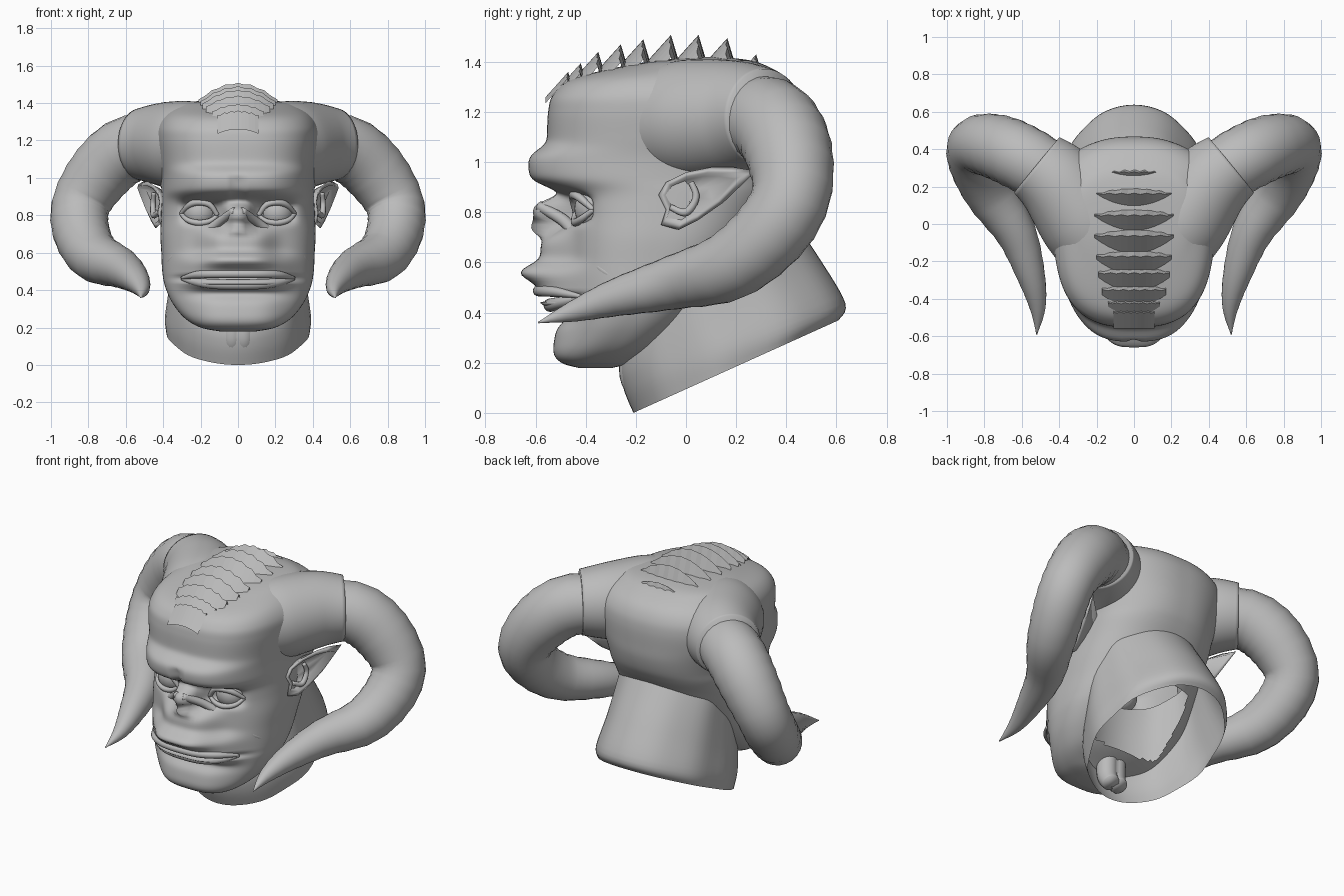
import bpy, bmesh, math
from mathutils import Vector, Quaternion

cube = bpy.data.objects.get("Cube")
if cube:
    bpy.data.objects.remove(cube, do_unlink=True)

grey = bpy.data.materials.new("plain grey")
grey.use_nodes = True
COLOR = (0.5, 0.5, 0.5, 1)
grey.diffuse_color = COLOR
grey.node_tree.nodes["Principled BSDF"].inputs["Base Color"].default_value = COLOR


def spline(rows, steps):
    """Smooth curve through rows of equal-length tuples."""
    out = []
    for i in range(len(rows) - 1):
        a, b = rows[max(i - 1, 0)], rows[i]
        c, d = rows[i + 1], rows[min(i + 2, len(rows) - 1)]
        for k in range(steps):
            t = k / steps
            out.append([q + 0.5 * t * (r - p + t * (2 * p - 5 * q + 4 * r - s + t * (3 * (q - r) + s - p)))
                        for p, q, r, s in zip(a, b, c, d)])
    return out + [list(rows[-1])]


def skin(name, rings, caps=(True, True), mirror=False, hollow=None):
    """Join closed rings of points into one surface."""
    bm = bmesh.new()
    loops = [[bm.verts.new(p) for p in ring] for ring in rings]
    n = len(loops[0])
    for a, b in zip(loops, loops[1:]):
        for j in range(n):
            bm.faces.new((a[j], a[(j + 1) % n], b[(j + 1) % n], b[j]))
    if caps[0]:
        bm.faces.new(loops[0])
    if caps[1]:
        bm.faces.new(loops[-1])
    bmesh.ops.recalc_face_normals(bm, faces=bm.faces)
    if hollow:
        gone = [f for f in bm.faces if hollow(f.calc_center_median())]
        bmesh.ops.delete(bm, geom=gone, context="FACES")
    finish(name, bm, mirror)


def finish(name, bm, mirror=False, smooth=True):
    mesh = bpy.data.meshes.new(name)
    bm.to_mesh(mesh)
    bm.free()
    mesh.materials.append(grey)
    for p in mesh.polygons:
        p.use_smooth = smooth
    ob = bpy.data.objects.new(name, mesh)
    bpy.context.collection.objects.link(ob)
    if mirror:
        ob.modifiers.new("both sides", "MIRROR")


def tube(name, path, steps=6, sides=24, ridge=0.0):
    """Sweep a circle of changing radius along (x, y, z, r) points."""
    pts = spline(path, steps)
    pos = [Vector(p[:3]) for p in pts]
    rings, side, old = [], None, None
    for i, p in enumerate(pos):
        tan = (pos[min(i + 1, len(pos) - 1)] - pos[max(i - 1, 0)]).normalized()
        if side is None:
            side = tan.orthogonal().normalized()
        else:
            side = (old.rotation_difference(tan) @ side).normalized()
        old = tan
        r = max(pts[i][3], 0.003) * (1 + ridge * (-1) ** i)
        rings.append([p + Quaternion(tan, math.tau * j / sides) @ side * r for j in range(sides)])
    skin(name, rings, mirror=True)


# Head: rows of height, front, back, half width
HEAD = [(.18, -.42, -.28, .1), (.20, -.47, -.2, .2), (.25, -.48, -.1, .285), (.33, -.47, 0, .35),
        (.42, -.46, .1, .39), (.5, -.46, .17, .405), (.6, -.47, .24, .41), (.7, -.47, .3, .415),
        (.8, -.47, .36, .41), (.88, -.49, .41, .405), (.94, -.55, .44, .4), (1.02, -.56, .46, .4),
        (1.1, -.555, .465, .41), (1.2, -.55, .465, .42), (1.27, -.53, .45, .415), (1.33, -.46, .41, .38),
        (1.375, -.29, .34, .32), (1.405, -.12, .26, .25), (1.42, .04, .14, .06)]

# Face sculpting: x, z, x size, z size, push along y
FACE = [(0, .5, .27, .09, -.13),     # broad lower muzzle
        (0, .63, .18, .1, -.11),     # narrow upper muzzle
        (0, .463, .28, .016, .07),   # mouth slit
        (0, .425, .22, .03, -.02),   # lower lip
        (0, .28, .23, .09, -.05),    # chin
        (0, .97, .34, .085, -.07),   # brow
        (.2, .82, .1, .06, .06),     # eye sockets
        (0, .785, .065, .075, -.14),  # nose
        (.04, .745, .02, .03, .05),  # nostrils
        (0, .95, .015, .06, .03)]    # frown crease

SOCKET = Vector((.42, .2, 1.2))


def sculpt(x, y, z):
    weight = min(max(-y * 5, 0), 1)
    for cx, cz, sx, sz, push in FACE:
        y += weight * push * math.exp(-((abs(x) - cx) / sx) ** 4 - ((z - cz) / sz) ** 4)
    # swelling towards the horn roots
    gap = (Vector((abs(x), y, z)) - SOCKET).length / .25
    swell = .07 * math.exp(-gap * gap)
    return (x + math.copysign(.84 * swell, x), y + .54 * swell, z)


def oval(z, front, back, width, sides=144):
    ring = []
    for j in range(sides):
        a = math.tau * j / sides
        s, c = math.sin(a), math.cos(a)
        power = 2 / (2.4 if c > 0 else 2.7)
        x = width * math.copysign(abs(s) ** power, s)
        y = (front + back) / 2 + (back - front) / 2 * math.copysign(abs(c) ** power, c)
        ring.append(sculpt(x, y, z))
    return ring


# The underside is open where the neck joins
skin("head", [oval(*row) for row in spline(HEAD, 8)],
     hollow=lambda c: c.z < .6 and c.y > -.1 and abs(c.x) < .25)

# Neck: open tilted tube, rows of front y, front z, back y, back z, half width
NECK = [(-.2, .62, .3, .95, .35), (-.22, .4, .42, .78, .355), (-.26, .2, .53, .62, .37),
        (-.25, .1, .635, .44, .388), (-.21, 0, .61, .37, .38)]
neck = []
for fy, fz, by, bz, w in spline(NECK, 5):
    ring = []
    for j in range(64):
        a = math.tau * j / 64
        t = .5 - .5 * math.cos(a)
        fold = 1 + .015 * math.cos(9 * a)
        ring.append((w * math.sin(a) * fold, fy + (by - fy) * t, fz + (bz - fz) * t))
    neck.append(ring)
skin("neck", neck, caps=(False, False))
tube("throat", [(.03, -.2, .3, .06), (.03, -.205, .15, .06), (.03, -.17, .08, .05)])

# Horns and the fleshy collars they grow from
tube("horn_collar", [(.16, -.2, 1.16, .2), (.255, .0, 1.165, .243), (.39, .2, 1.18, .225),
                     (.52, .315, 1.18, .192)], sides=48)
tube("horn", [(.42, .25, 1.18, .17), (.59, .35, 1.15, .178), (.725, .41, 1.04, .174), (.835, .42, .87, .157),
              (.84, .335, .72, .152), (.77, .17, .585, .138), (.63, -.05, .52, .108),
              (.55, -.28, .46, .075), (.515, -.45, .405, .042), (.52, -.59, .36, .002)],
     steps=5, ridge=.012)

# Eyes, lids, lips and cheek folds
bm = bmesh.new()
bmesh.ops.create_uvsphere(bm, u_segments=32, v_segments=16, radius=.09)
bmesh.ops.translate(bm, verts=bm.verts, vec=(.205, -.355, .815))
finish("eyeball", bm, mirror=True)
tube("upper_eyelid", [(.11, -.44, .8, .012), (.15, -.45, .855, .016), (.21, -.445, .87, .018),
                      (.26, -.42, .855, .016), (.305, -.37, .81, .01)], sides=12)
tube("lower_eyelid", [(.11, -.44, .8, .01), (.15, -.445, .77, .014), (.21, -.44, .76, .016),
                      (.27, -.415, .775, .014), (.305, -.37, .81, .01)], sides=12)
tube("upper_lip", [(-.06, -.587, .487, .022), (.06, -.587, .487, .022), (.15, -.565, .486, .022),
                   (.23, -.51, .481, .019), (.3, -.42, .465, .008)], sides=16)
tube("lower_lip", [(-.06, -.54, .43, .027), (.06, -.54, .43, .027), (.15, -.522, .434, .026),
                   (.23, -.478, .444, .02), (.3, -.415, .46, .008)], sides=16)
tube("cheek_fold", [(.02, -.585, .825, .02), (.1, -.485, .765, .024), (.19, -.435, .7, .023),
                    (.28, -.39, .63, .022), (.35, -.33, .57, .018), (.39, -.25, .52, .008)], sides=12)

# Pointed ears: outline in y, z with a cupped inside
EAR = [(-.1, .75), (-.03, .73), (.05, .77), (.15, .84), (.28, .965), (.19, .98), (.1, .98),
       (0, .96), (-.08, .92), (-.11, .87), (-.08, .81)]


def ear_ring(scale, shift, lean):
    return [(.42 + shift + lean * (y + .1), .01 + (y - .01) * scale, .865 + (z - .865) * scale)
            for y, z in EAR]


skin("ear", [ear_ring(.5, -.06, .1), ear_ring(.9, -.015, .3), ear_ring(1, 0, .3),
             ear_ring(.8, .004, .3), ear_ring(.68, -.035, .28), ear_ring(.3, -.04, .25)], mirror=True)
tube("ear_inner_ridge", [(.425, -.06, .82, .012), (.45, .0, .80, .016), (.455, .04, .86, .014),
                         (.45, .02, .92, .012)], sides=10)

# Crest of overlapping jagged scales: tip y, tip z, half width
CREST = [(-.47, 1.36, .11), (-.42, 1.395, .14), (-.35, 1.44, .17), (-.26, 1.47, .19), (-.17, 1.49, .2),
         (-.06, 1.508, .21), (.05, 1.508, .21), (.165, 1.495, .2), (.28, 1.43, .16)]
for tip, peak, half in CREST:
    bm = bmesh.new()
    strips = []
    for back, drop in ((-.09, .1), (0, 0), (.03, .1)):
        row = []
        for j in range(-6, 7):
            x = half * j / 6
            jag = .007 * (j % 2) if back == 0 else 0
            row.append(bm.verts.new((x, tip + back - jag, peak - drop - jag - 2 * x * x)))
        strips.append(row)
    for a, b in zip(strips, strips[1:]):
        for j in range(12):
            bm.faces.new((a[j], a[j + 1], b[j + 1], b[j]))
    finish("crest_scale", bm, smooth=False)
